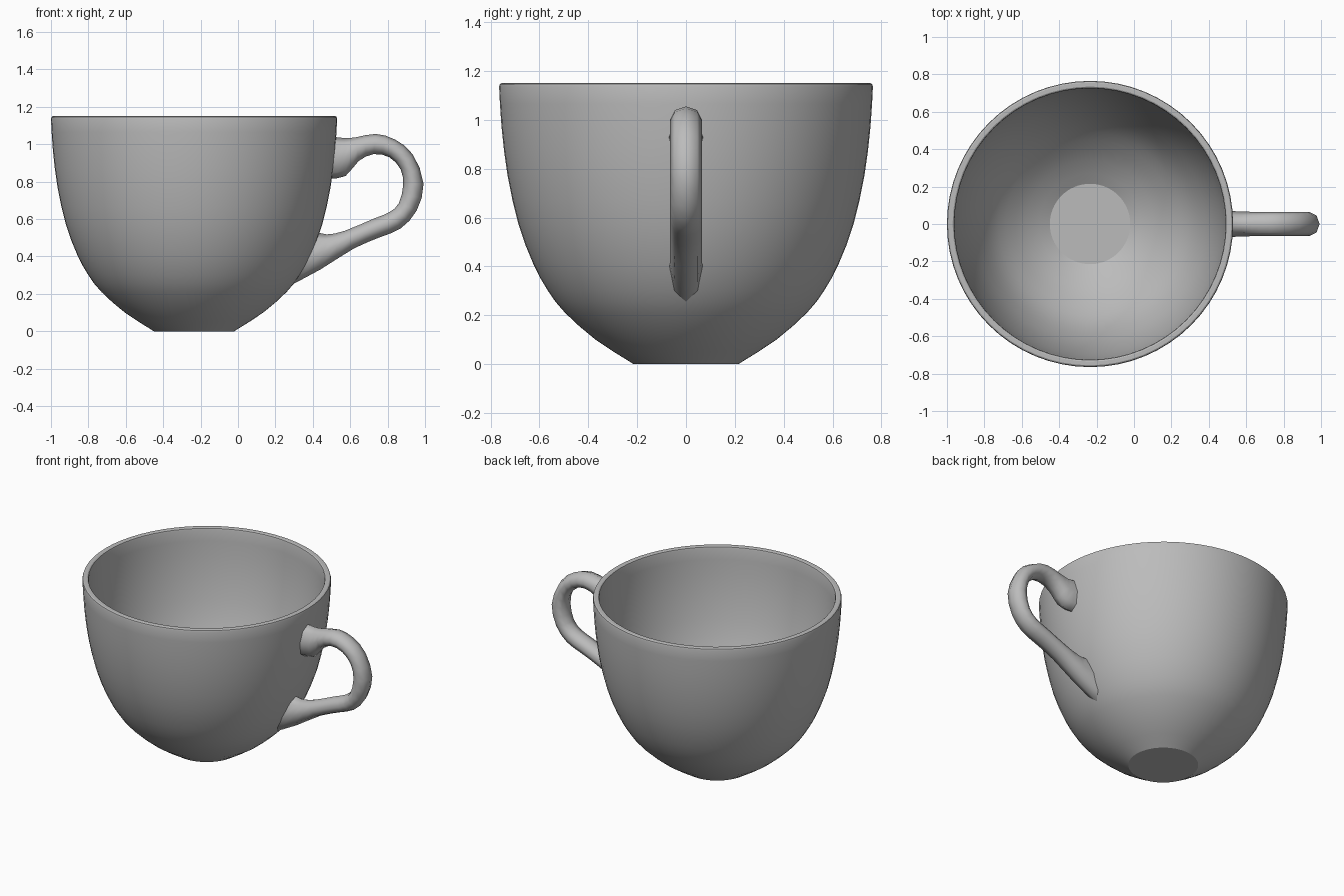
import bpy
import bmesh
from math import sin, cos, radians, tau
from mathutils import Vector

default = bpy.data.objects.get("Cube")
if default:
    bpy.data.objects.remove(default, do_unlink=True)

CUP_X = -0.235

glaze = bpy.data.materials.new("grey_glaze")
glaze.use_nodes = True
grey = (0.5, 0.5, 0.5, 1)
glaze.diffuse_color = grey
glaze.node_tree.nodes["Principled BSDF"].inputs["Base Color"].default_value = grey


def finish(bm, name, angle):
    """Turn a bmesh into a smooth shaded object."""
    bmesh.ops.remove_doubles(bm, verts=bm.verts, dist=0.0005)
    bmesh.ops.recalc_face_normals(bm, faces=bm.faces)
    mesh = bpy.data.meshes.new(name)
    bm.to_mesh(mesh)
    bm.free()
    mesh.materials.append(glaze)
    obj = bpy.data.objects.new(name, mesh)
    bpy.context.collection.objects.link(obj)
    bpy.ops.object.select_all(action="DESELECT")
    obj.select_set(True)
    bpy.context.view_layer.objects.active = obj
    bpy.ops.object.shade_smooth_by_angle(angle=radians(angle))
    return obj


def spline(points, steps):
    """Catmull-Rom interpolation through a list of vectors."""
    pts = [points[0]] + points + [points[-1]]
    out = []
    for a, b, c, d in zip(pts, pts[1:], pts[2:], pts[3:]):
        for i in range(steps):
            t = i / steps
            out.append(0.5 * (2 * b + (c - a) * t + (2 * a - 5 * b + 4 * c - d) * t**2
                              + (3 * b - a - 3 * c + d) * t**3))
    return out + [points[-1]]


# Cup: outer wall, rounded rim and inner wall turned around the axis
outer = [(0.24, 0.016), (0.37, 0.1), (0.495, 0.21), (0.565, 0.3), (0.625, 0.41),
         (0.685, 0.57), (0.73, 0.77), (0.755, 0.97), (0.765, 1.135)]
rim = [(0.762, 1.146), (0.755, 1.15), (0.735, 1.15), (0.728, 1.146)]
inner = [(0.725, 1.135), (0.715, 0.97), (0.69, 0.78), (0.645, 0.58), (0.585, 0.42),
         (0.525, 0.31), (0.45, 0.22), (0.34, 0.12), (0.215, 0.04)]
wall_out = spline([Vector(p) for p in outer], 2)
wall_in = spline([Vector(p) for p in inner], 2)
profile = [(0, 0), (0.215, 0), *wall_out, *rim, *wall_in, (0, 0.04)]

bm = bmesh.new()
verts = [bm.verts.new((CUP_X + r, 0, z)) for r, z in profile]
edges = [bm.edges.new(pair) for pair in zip(verts, verts[1:])]
bmesh.ops.spin(bm, geom=verts + edges, cent=(CUP_X, 0, 0), axis=(0, 0, 1),
               angle=tau, steps=64, use_merge=True)
finish(bm, "cup", 28)

# Handle: each section is inner edge x, z, outer edge x, z and half width
sections = [(0.49, 0.815, 0.51, 1.04, 0.07), (0.575, 0.83, 0.57, 1.033, 0.067),
            (0.645, 0.91, 0.63, 1.037, 0.065), (0.725, 0.947, 0.735, 1.055, 0.065),
            (0.81, 0.93, 0.84, 1.025, 0.065), (0.87, 0.865, 0.935, 0.945, 0.065),
            (0.883, 0.78, 0.992, 0.79, 0.065), (0.86, 0.685, 0.955, 0.645, 0.065),
            (0.81, 0.637, 0.87, 0.55, 0.065), (0.725, 0.602, 0.765, 0.505, 0.065),
            (0.57, 0.537, 0.62, 0.443, 0.065), (0.475, 0.518, 0.44, 0.33, 0.066),
            (0.41, 0.535, 0.26, 0.235, 0.068)]
SIDES = 8
bm = bmesh.new()
rings = []
for s in spline([Vector(row) for row in sections], 2):
    near = Vector((s[0], 0, s[1]))
    far = Vector((s[2], 0, s[3]))
    ring = []
    for k in range(SIDES):
        a = tau * k / SIDES
        p = (near + far) / 2 + (far - near) / 2 * cos(a)
        p.y = s[4] * sin(a)
        ring.append(bm.verts.new(p))
    rings.append(ring)
for a, b in zip(rings, rings[1:]):
    for k in range(SIDES):
        n = (k + 1) % SIDES
        bm.faces.new((a[k], a[n], b[n], b[k]))
bm.faces.new(rings[0])
bm.faces.new(rings[-1])
finish(bm, "handle", 70)
